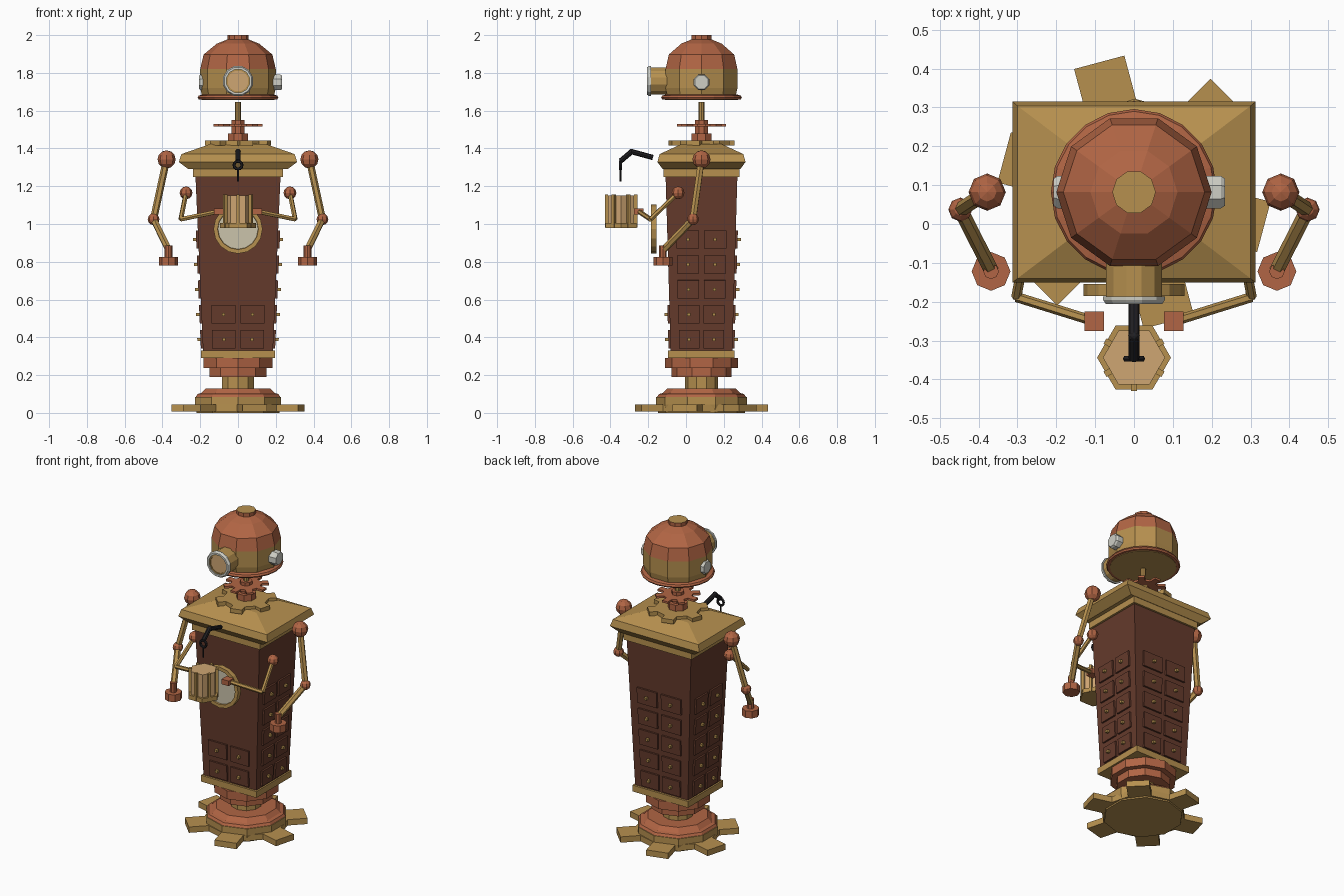
import bpy, bmesh
from math import pi, sin, cos, atan2, radians
from mathutils import Matrix, Vector

cube = bpy.data.objects.get("Cube")
if cube:
    bpy.data.objects.remove(cube, do_unlink=True)

CY = 0.082  # y of the body's axis


def material(name, rgb):
    m = bpy.data.materials.new(name)
    m.use_nodes = True
    m.diffuse_color = (*rgb, 1)
    m.node_tree.nodes["Principled BSDF"].inputs["Base Color"].default_value = (*rgb, 1)
    return m


brass = material("brass", (0.47, 0.28, 0.078))
copper = material("copper", (0.44, 0.13, 0.058))
wood = material("dark wood", (0.13, 0.043, 0.025))
tan = material("light tan", (0.62, 0.38, 0.17))
cream = material("cream dial", (0.6, 0.55, 0.41))
silver = material("silver", (0.62, 0.62, 0.56))
black = material("black iron", (0.015, 0.014, 0.016))


def finish(name, bm, mats, matrix=Matrix()):
    bmesh.ops.recalc_face_normals(bm, faces=bm.faces)
    me = bpy.data.meshes.new(name)
    bm.transform(matrix)
    bm.to_mesh(me)
    bm.free()
    for m in mats:
        me.materials.append(m)
    ob = bpy.data.objects.new(name, me)
    bpy.context.collection.objects.link(ob)
    return ob


def loft(name, rings, mats, bands=None, cap=0, matrix=Matrix()):
    """Skin a stack of (outline, height) rings and close both ends."""
    bm = bmesh.new()
    loops = [[bm.verts.new((x, y, z)) for x, y in pts] for pts, z in rings]
    n = len(loops[0])
    for k, (a, b) in enumerate(zip(loops, loops[1:])):
        for i in range(n):
            j = (i + 1) % n
            f = bm.faces.new((a[i], a[j], b[j], b[i]))
            f.material_index = bands[k] if bands else 0
    bm.faces.new(loops[0][::-1])
    bm.faces.new(loops[-1]).material_index = cap
    return finish(name, bm, mats, matrix)


def poly(n, r, rot=0.0):
    return [(r * cos(rot + 2 * pi * i / n), r * sin(rot + 2 * pi * i / n)) for i in range(n)]


def turned(name, n, profile, mats, rot=0.0, bands=None, cap=0, matrix=None):
    rings = [(poly(n, r, rot), z) for r, z in profile]
    return loft(name, rings, mats, bands, cap, matrix or Matrix.Translation((0, CY, 0)))


def rect_loft(name, sections, mat):
    rings = [([(-x, -y), (x, -y), (x, y), (-x, y)], z) for x, y, z in sections]
    return loft(name, rings, [mat], matrix=Matrix.Translation((0, CY, 0)))


def gear(name, teeth, root, tip, half, z0, z1, rot, mat):
    pts = []
    for k in range(teeth):
        a = rot + 2 * pi * k / teeth
        for d, t in ((root, -half), (tip, -half), (tip, half), (root, half)):
            pts.append((d * cos(a) - t * sin(a), d * sin(a) + t * cos(a)))
    return loft(name, [(pts, z0), (pts, z1)], [mat], matrix=Matrix.Translation((0, CY, 0)))


def box(name, size, mat, matrix):
    bm = bmesh.new()
    bmesh.ops.create_cube(bm, size=1)
    return finish(name, bm, [mat], matrix @ Matrix.Diagonal((*size, 1)))


def ball(name, loc, r, mat):
    bm = bmesh.new()
    bmesh.ops.create_uvsphere(bm, u_segments=8, v_segments=6, radius=r)
    return finish(name, bm, [mat], Matrix.Translation(loc))


def rod(name, a, b, r, mat, n=6):
    a, b = Vector(a), Vector(b)
    turn = (b - a).to_track_quat('Z', 'Y').to_matrix().to_4x4()
    return turned(name, n, [(r, 0), (r, (b - a).length)], [mat],
                  matrix=Matrix.Translation(a) @ turn)


# Base: big gear and stepped pedestal
UP = pi / 2
gear("base_gear", 6, 0.23, 0.346, 0.067, 0.008, 0.045, radians(45), brass)
turned("base_hub", 10, [(0.23, 0), (0.24, 0.045), (0.24, 0.085)], [brass], UP)
turned("pedestal_foot", 10, [(0.235, 0.085), (0.225, 0.1), (0.205, 0.105), (0.18, 0.13)], [copper], UP)
turned("pedestal_post", 10, [(0.088, 0.12), (0.088, 0.2)], [brass], UP)
turned("pedestal_top", 10, [(0.159, 0.19), (0.159, 0.237), (0.193, 0.237), (0.193, 0.29)], [copper], UP)

# Tapered cabinet body with trim and roof-shaped shoulders
Z0, Z1 = 0.33, 1.25
LOW, HIGH = (0.185, 0.163), (0.225, 0.19)
rect_loft("bottom_trim", [(0.195, 0.176, 0.29), (0.195, 0.176, 0.33)], brass)
rect_loft("cabinet_body", [(*LOW, Z0), (*HIGH, Z1)], wood)
rect_loft("top_trim", [(0.238, 0.202, 1.25), (0.238, 0.202, 1.292)], brass)
rect_loft("shoulder_roof", [(0.262, 0.205, 1.29), (0.313, 0.233, 1.328), (0.3, 0.222, 1.37),
                            (0.145, 0.105, 1.424)], brass)


def half_size(axis, z):
    return LOW[axis] + (HIGH[axis] - LOW[axis]) * (z - Z0) / (Z1 - Z0)


# Drawers: two columns on every side, only the lowest two rows at the front
for side, face in enumerate(("front", "left", "back", "right")):
    along, out = (1, 0) if side % 2 else (0, 1)
    tilt = atan2(HIGH[out] - LOW[out], Z1 - Z0)
    for row in range(2 if face == "front" else 5):
        z = 0.39 + row * 0.132
        width = half_size(along, z)
        for s in (-1, 1):
            m = (Matrix.Translation((0, CY, 0)) @ Matrix.Rotation(side * pi / 2, 4, 'Z')
                 @ Matrix.Translation((s * width * 0.4, -half_size(out, z), z))
                 @ Matrix.Rotation(tilt, 4, 'X'))
            box(face + "_drawer", (width * 0.66, 0.022, 0.097), wood, m)
            box(face + "_drawer_knob", (0.016, 0.056, 0.016), brass, m)

# Dial in front of the cabinet
dial = Matrix.Translation((0, -0.155, 0.973)) @ Matrix.Rotation(UP, 4, 'X')
turned("dial", 16, [(0.13, 0), (0.13, 0.03), (0.108, 0.03), (0.106, 0.022)],
       [brass, cream], cap=1, matrix=dial)

# Neck
gear("shoulder_gear", 6, 0.125, 0.172, 0.036, 1.415, 1.442, radians(45), brass)
turned("neck_base", 8, [(0.058, 1.43), (0.058, 1.48), (0.036, 1.48), (0.036, 1.55)], [copper], pi / 8)
gear("neck_gear", 8, 0.085, 0.129, 0.02, 1.517, 1.53, 0, copper)
turned("neck_rod", 8, [(0.016, 1.54), (0.016, 1.645)], [brass])

# Domed helmet head
turned("helmet", 10, [(0.19, 1.675), (0.2, 1.72), (0.2, 1.82), (0.182, 1.897), (0.112, 1.955),
                      (0.056, 1.977)], [brass, copper], bands=[0, 0, 1, 1, 1], cap=1)
turned("helmet_rim", 20, [(0.19, 1.66), (0.208, 1.66), (0.214, 1.669), (0.208, 1.68), (0.19, 1.685)],
       [copper, brass])
turned("helmet_floor", 20, [(0.192, 1.657), (0.192, 1.664)], [brass])
turned("helmet_cap", 10, [(0.056, 1.97), (0.056, 2.0)], [copper, brass], cap=1)
eye = Matrix.Translation((0, CY, 1.757)) @ Matrix.Rotation(UP, 4, 'X')
turned("eye_porthole", 12, [(0.074, 0.15), (0.074, 0.268), (0.082, 0.268), (0.082, 0.278),
                            (0.075, 0.288), (0.063, 0.288), (0.063, 0.28), (0.056, 0.28), (0.056, 0.276)],
       [brass, silver, tan], pi / 12, bands=[0, 1, 1, 1, 1, 1, 0, 0], cap=2, matrix=eye)
for s, name, reach in ((1, "left", 0.234), (-1, "right", 0.207)):
    m = Matrix.Translation((0, CY, 1.75)) @ Matrix.Rotation(s * UP, 4, 'Y')
    turned(name + "_helmet_bolt", 8, [(0.045, 0.175), (0.045, reach - 0.01), (0.038, reach)],
           [silver], pi / 8, matrix=m)

# Arms: a large hanging pair and a small pair holding the cup
for s, side in ((1, "left"), (-1, "right")):
    shoulder, elbow, wrist = (s * 0.378, CY, 1.342), (s * 0.447, 0.037, 1.025), (s * 0.366, -0.122, 0.86)
    ball(side + "_shoulder_ball", shoulder, 0.048, copper)
    ball(side + "_elbow_ball", elbow, 0.031, copper)
    rod(side + "_upper_arm", shoulder, elbow, 0.019, brass)
    rod(side + "_forearm", elbow, wrist, 0.019, brass)
    turned(side + "_hand", 8, [(0.05, 0.78), (0.05, 0.825), (0.02, 0.825), (0.02, 0.885)], [copper],
           matrix=Matrix.Translation((s * 0.368, -0.122, 0)))
    joint, bend, grip = (s * 0.275, -0.042, 1.165), (s * 0.303, -0.188, 1.025), (s * 0.11, -0.248, 1.065)
    ball(side + "_small_shoulder", joint, 0.034, copper)
    rod(side + "_small_upper_arm", joint, bend, 0.013, brass)
    rod(side + "_small_forearm", bend, grip, 0.013, brass)
    box(side + "_small_hand", (0.05, 0.05, 0.032), copper,
        Matrix.Translation((s * 0.102, -0.25, 1.065)))

# Six-sided cup with brass staves
cup = Matrix.Translation((0, -0.344, 0))
turned("cup_base", 6, [(0.095, 0.978), (0.095, 1.005)], [brass], matrix=cup)
turned("cup_core", 6, [(0.08, 1.0), (0.08, 1.15)], [tan], matrix=cup)
for k in range(6):
    m = cup @ Matrix.Rotation(k * pi / 3, 4, 'Z') @ Matrix.Translation((0, -0.077, 1.068))
    box("cup_stave", (0.016, 0.018, 0.175), brass, m)

# Black spout with a hanging ring
path = [(0, -0.175, 1.352), (0, -0.288, 1.383), (0, -0.347, 1.333)]
for a, b in zip(path, path[1:]):
    rod("spout_pipe", a, b, 0.014, black, 8)
ball("spout_bend", path[1], 0.015, black)
bpy.ops.mesh.primitive_torus_add(major_segments=12, minor_segments=6, major_radius=0.021,
                                 minor_radius=0.008, location=(0, -0.347, 1.312), rotation=(UP, 0, 0))
ring = bpy.context.object
ring.name = "spout_ring"
ring.data.materials.append(black)
rod("ring_pin", (0, -0.347, 1.29), (0, -0.347, 1.225), 0.005, black)
